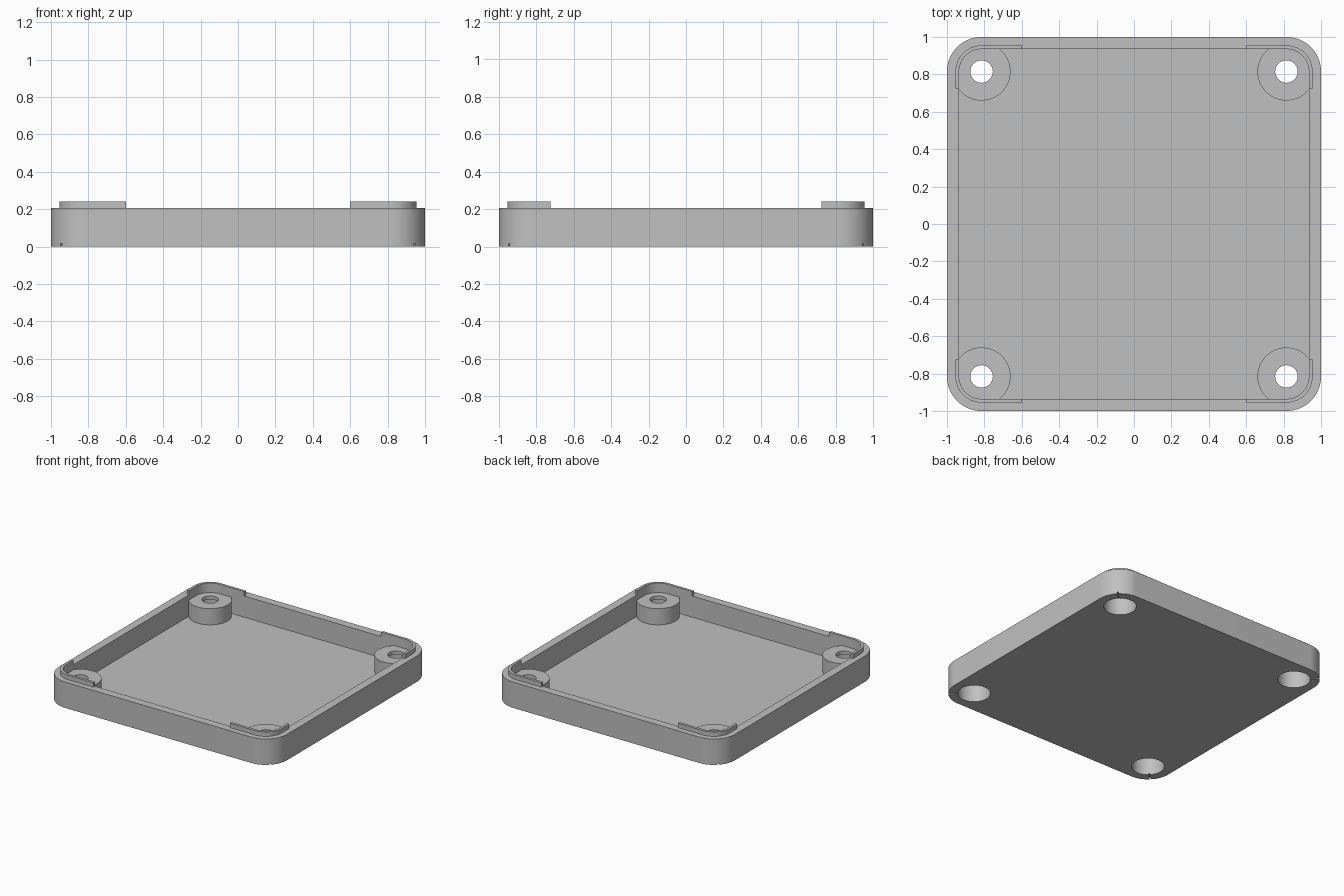
import bpy, bmesh, math
from mathutils import Matrix

cube = bpy.data.objects.get("Cube")
if cube:
    bpy.data.objects.remove(cube, do_unlink=True)

HEIGHT, FLOOR, LIP_TOP = 0.205, 0.037, 0.24
CENTRE = 0.815                      # corner arcs, bosses and holes share this centre
R_OUT, R_IN, R_LIP = 0.185, 0.12, 0.14
R_BOSS, R_HOLE, R_BORE = 0.155, 0.06, 0.117
BOSS_TOP, BORE_TOP = 0.165, 0.138
CORNERS = [(sx, sy) for sx in (-1, 1) for sy in (-1, 1)]

grey = bpy.data.materials.new("plain_grey")
grey.use_nodes = True
colour = (0.53, 0.53, 0.53, 1)
grey.diffuse_color = colour
grey.node_tree.nodes["Principled BSDF"].inputs["Base Color"].default_value = colour


def make(name, bm):
    bmesh.ops.recalc_face_normals(bm, faces=bm.faces)
    mesh = bpy.data.meshes.new(name)
    bm.to_mesh(mesh)
    bm.free()
    mesh.materials.append(grey)
    ob = bpy.data.objects.new(name, mesh)
    bpy.context.collection.objects.link(ob)
    return ob


def arc(radius, start, end, steps, cx=0, cy=0):
    angles = [start + (end - start) * i / steps for i in range(steps + 1)]
    return [(cx + radius * math.cos(a), cy + radius * math.sin(a)) for a in angles]


def rounded_square(radius):
    q = math.pi / 2
    signs = [(1, 1), (-1, 1), (-1, -1), (1, -1)]
    return [p for k, (sx, sy) in enumerate(signs)
            for p in arc(radius, k * q, (k + 1) * q, 16, sx * CENTRE, sy * CENTRE)]


def prism(name, outline, z0, z1):
    bm = bmesh.new()
    face = bm.faces.new([bm.verts.new((x, y, z0)) for x, y in outline])
    ext = bmesh.ops.extrude_face_region(bm, geom=[face])["geom"]
    bmesh.ops.translate(bm, vec=(0, 0, z1 - z0),
                        verts=[v for v in ext if isinstance(v, bmesh.types.BMVert)])
    return make(name, bm)


def cut(target, cutter):
    mod = target.modifiers.new("cut", "BOOLEAN")
    mod.operation, mod.solver, mod.object = "DIFFERENCE", "EXACT", cutter
    bpy.context.view_layer.objects.active = target
    bpy.ops.object.modifier_apply(modifier=mod.name)
    bpy.data.objects.remove(cutter, do_unlink=True)


# Tray: rounded slab with a hollow interior
tray = prism("tray", rounded_square(R_OUT), 0, HEIGHT)
cut(tray, prism("hollow_cutter", rounded_square(R_IN), FLOOR, HEIGHT + 0.1))
parts = [tray]

for sx, sy in CORNERS:
    tag = ("back" if sy > 0 else "front") + ("_left" if sx > 0 else "_right")

    # Screw recess through the floor and a fine slot out to the corner
    ring = arc(R_BORE, 0, math.tau, 64, sx * CENTRE, sy * CENTRE)[:-1]
    cut(tray, prism("recess_cutter", ring, -0.1, FLOOR + 0.05))
    bm = bmesh.new()
    bmesh.ops.create_cube(bm, size=1, matrix=Matrix.Translation(
        (sx * 0.93, sy * 0.93, 0)) @ Matrix.Rotation(math.atan2(sy, sx), 4, "Z")
        @ Matrix.Diagonal((0.15, 0.01, 0.03, 1)))
    cut(tray, make("slot_cutter", bm))

    # Boss: turned profile with a screw hole above the wider recess
    bm = bmesh.new()
    profile = [(R_BORE, 0.01), (R_BOSS, 0.01), (R_BOSS, BOSS_TOP),
               (R_HOLE, BOSS_TOP), (R_HOLE, BORE_TOP), (R_BORE, BORE_TOP)]
    loop = [bm.verts.new((r, 0, z)) for r, z in profile]
    edges = [bm.edges.new((loop[i - 1], loop[i])) for i in range(len(loop))]
    bmesh.ops.spin(bm, geom=loop + edges, cent=(0, 0, 0), axis=(0, 0, 1),
                   angle=math.tau, steps=64, use_duplicate=False)
    bmesh.ops.remove_doubles(bm, verts=bm.verts, dist=0.0001)
    bmesh.ops.translate(bm, verts=bm.verts, vec=(sx * CENTRE, sy * CENTRE, 0))
    parts.append(make("boss_" + tag, bm))

    # Locating lip wrapping the corner on top of the rim
    q = math.pi / 2
    outer = ([(CENTRE + R_LIP, 0.725)] + arc(R_LIP, 0, q, 16, CENTRE, CENTRE)
             + [(0.6, CENTRE + R_LIP)])
    inner = ([(0.6, CENTRE + R_IN)] + arc(R_IN, q, 0, 16, CENTRE, CENTRE)
             + [(CENTRE + R_IN, 0.725)])
    outline = [(sx * x, sy * y) for x, y in outer + inner]
    parts.append(prism("lip_" + tag, outline, HEIGHT, LIP_TOP))

# Smooth the round walls and keep the edges crisp
bpy.ops.object.select_all(action="DESELECT")
for ob in parts:
    ob.select_set(True)
bpy.context.view_layer.objects.active = tray
bpy.ops.object.shade_smooth_by_angle(angle=math.radians(30))
